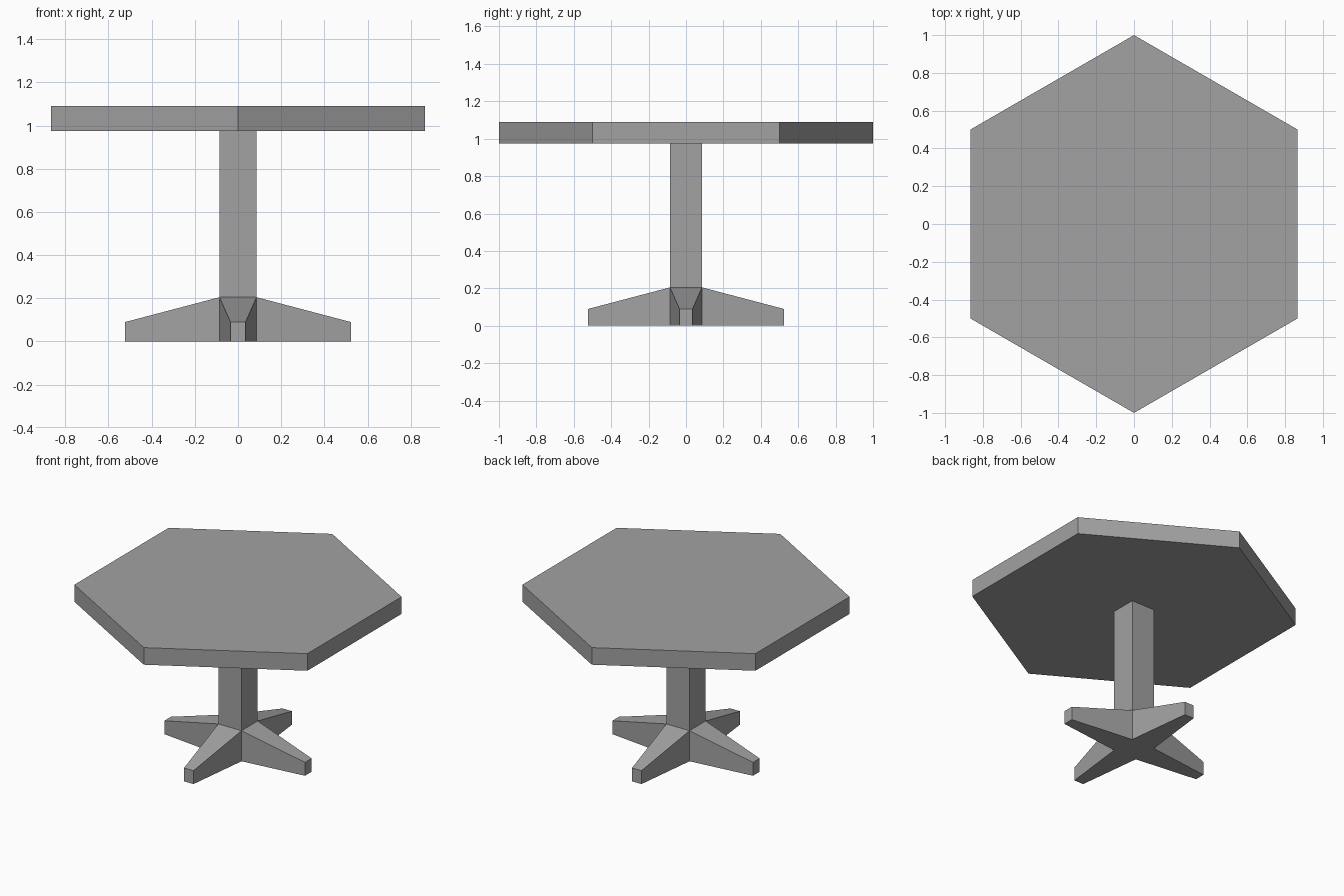
import bpy
import bmesh
from math import cos, sin, pi
from mathutils import Vector

default = bpy.data.objects.get("Cube")
if default:
    bpy.data.objects.remove(default, do_unlink=True)

# One plain grey for the whole table
GREY = (0.36, 0.36, 0.36, 1)
grey = bpy.data.materials.new("plain grey")
grey.use_nodes = True
grey.diffuse_color = GREY
for node in grey.node_tree.nodes:
    if node.type == 'BSDF_PRINCIPLED':
        node.inputs["Base Color"].default_value = GREY


def finish(bm, name):
    bmesh.ops.recalc_face_normals(bm, faces=bm.faces)
    mesh = bpy.data.meshes.new(name)
    bm.to_mesh(mesh)
    bm.free()
    mesh.materials.append(grey)
    obj = bpy.data.objects.new(name, mesh)
    bpy.context.collection.objects.link(obj)
    return obj


def prism(bm, sides, radius, start, bottom, top):
    """Upright prism with its first corner at the start angle."""
    ring = [bm.verts.new((radius * cos(start + 2 * pi * i / sides),
                          radius * sin(start + 2 * pi * i / sides), bottom))
            for i in range(sides)]
    base = bm.faces.new(ring)
    lift = bmesh.ops.extrude_face_region(bm, geom=[base], use_keep_orig=True)
    for v in lift["geom"]:
        if isinstance(v, bmesh.types.BMVert):
            v.co.z = top
    bmesh.ops.recalc_face_normals(bm, faces=bm.faces)


COLUMN = 0.086       # half width of the column
HUB_TOP = 0.205      # where the feet meet the column
UNDERSIDE = 0.975    # underside of the tabletop
TABLE_TOP = 1.09
FOOT_REACH = 0.523
TIP_WIDTH = 0.035    # half width of a foot's tip
TIP_HEIGHT = 0.09

# Hexagonal tabletop, pointing to the front and back
bm = bmesh.new()
prism(bm, 6, 1.0, pi / 2, UNDERSIDE, TABLE_TOP)
finish(bm, "tabletop")

# Pedestal: a square hub, with four tapered feet and the column drawn out of it
bm = bmesh.new()
prism(bm, 4, COLUMN * 2 ** 0.5, pi / 4, 0, HUB_TOP)
bm.normal_update()
sides = [f for f in bm.faces if abs(f.normal.z) < 0.5]
cap = max(bm.faces, key=lambda f: f.calc_center_median().z)

for face in sides:
    out = face.normal.copy()
    across = Vector((-out.y, out.x, 0))
    tip = bmesh.ops.extrude_discrete_faces(bm, faces=[face])["faces"][0]
    for v in tip.verts:
        side = TIP_WIDTH if v.co.dot(across) > 0 else -TIP_WIDTH
        height = TIP_HEIGHT if v.co.z > HUB_TOP / 2 else 0
        v.co = out * FOOT_REACH + across * side + Vector((0, 0, height))

column_end = bmesh.ops.extrude_discrete_faces(bm, faces=[cap])["faces"][0]
for v in column_end.verts:
    v.co.z = UNDERSIDE
finish(bm, "pedestal")
